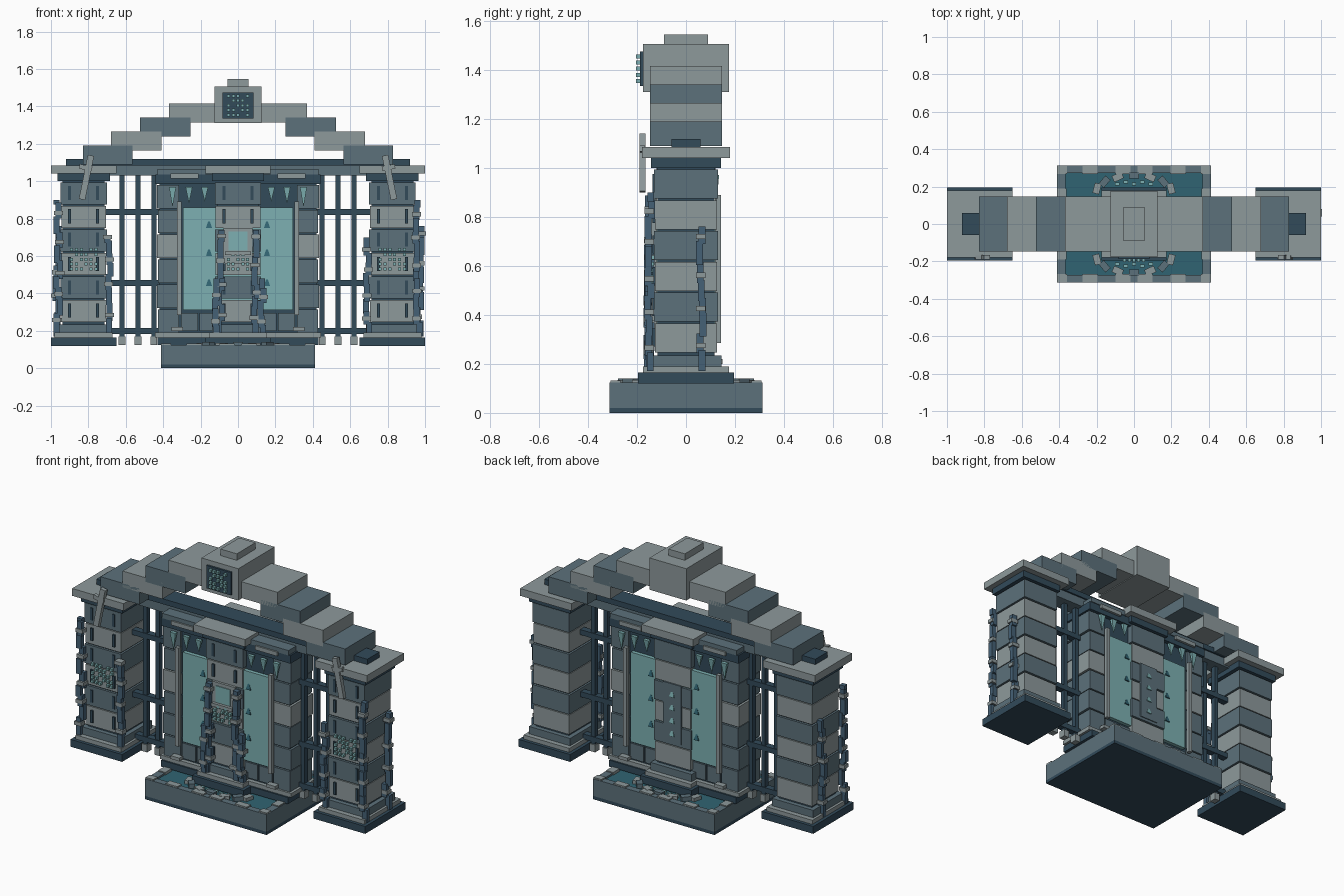
import bpy, bmesh, math, random
from mathutils import Matrix, Vector

if "Cube" in bpy.data.objects:
    bpy.data.objects.remove(bpy.data.objects["Cube"])

random.seed(4)

def mat(name, r, g, b):
    m = bpy.data.materials.new(name)
    m.diffuse_color = (r, g, b, 1)
    m.use_nodes = True
    m.node_tree.nodes["Principled BSDF"].inputs["Base Color"].default_value = m.diffuse_color
    return m

LIGHT = mat("light_stone", .27, .32, .33)
MID = mat("mid_stone", .107, .165, .198)
DARK = mat("dark_stone", .032, .069, .102)
BLUE = mat("vine_blue", .06, .12, .18)
TEAL = mat("glow_teal", .205, .434, .445)
DEEP = mat("water_teal", .03, .127, .168)

def part(name, boxes, m, rot=0, tri=()):
    """boxes: (x0,x1,y0,y1,z0,z1); tri: (x,y,z,half_width,height) flat-backed pyramids"""
    bm = bmesh.new()
    for x0, x1, y0, y1, z0, z1 in boxes:
        c = Vector(((x0 + x1) / 2, (y0 + y1) / 2, (z0 + z1) / 2))
        M = Matrix.Translation(c) @ Matrix.Rotation(rot, 4, 'Y') @ Matrix.Diagonal((x1 - x0, y1 - y0, z1 - z0, 1))
        bmesh.ops.create_cube(bm, size=1, matrix=M)
    for x, y, z, w, h in tri:
        b = [bm.verts.new((x + i * w, y + j * .01, z)) for i, j in ((-1, -1), (1, -1), (1, 1), (-1, 1))]
        t = bm.verts.new((x, y, z + h))
        bm.faces.new(b)
        for i in range(4):
            bm.faces.new((b[i], b[(i + 1) % 4], t))
    bmesh.ops.recalc_face_normals(bm, faces=bm.faces)
    me = bpy.data.meshes.new(name)
    bm.to_mesh(me)
    bm.free()
    me.materials.append(m)
    ob = bpy.data.objects.new(name, me)
    bpy.context.collection.objects.link(ob)
    return ob

def cbox(cx, w, d, z0, z1):
    return (cx - w, cx + w, -d, d, z0, z1)

def vine(name, x, y, top):
    """wobbling chain of slim blocks with pale leaf blocks"""
    stems, leaves, z, k = [], [], .17, 0
    while z < top - .02:
        h = random.uniform(.06, .1)
        dx, dy = random.uniform(-.012, .012), random.uniform(-.008, .008)
        stems.append((x + dx - .016, x + dx + .016, y + dy - .014, y + dy + .014, z, min(z + h, top)))
        if k % 2 == 1:
            leaves.append((x + dx - .024, x + dx + .024, y - .022, y + .018, z + .02, z + .042))
        z += h - .012
        k += 1
    part(name + "_stem", stems, BLUE)
    part(name + "_leaves", leaves, LIGHT)

def studs(name, cx, y, z, cols, rows, step):
    bx = []
    for i in range(cols):
        for j in range(rows):
            if (i + j) % 4 != 3:
                x, zz = cx + (i - (cols - 1) / 2) * step, z + j * step
                bx.append((x - .008, x + .008, y - .018, y, zz - .008, zz + .008))
    part(name, bx, TEAL)

# three stacked pillars
def pillar(name, cx):
    part(name + "_plinth", [cbox(cx, .175, .195, .12, .165)], DARK)
    part(name + "_lower_step", [cbox(cx, .155, .175, .165, .19)], LIGHT)
    part(name + "_upper_step", [cbox(cx, .14, .145, .19, .235)], MID)
    part(name + "_core", [cbox(cx, .112, .117, .2, 1.02)], DARK)
    for i in range(6):
        z = .247 + i * .1255
        w = .12 + (i % 2) * .004
        part(f"{name}_block_{i}", [cbox(cx, w, w + .007, z, z + .118)], MID if i % 2 else LIGHT)
    part(name + "_neck", [cbox(cx, .14, .142, 1.0, 1.04)], DARK)
    part(name + "_cap", [cbox(cx, .175, .18, 1.04, 1.085)], LIGHT)
    part(name + "_slots", [(cx + s * .075 - .008, cx + s * .075 + .008, -.137, -.12, z, z + .075)
                           for s in (-1, 1) for z in (.27, .395, .52, .65, .775, .9)], DARK)

for s in (-1, 1):
    n = "left" if s < 0 else "right"
    cx = s * .825
    pillar(n + "_pillar", cx)
    vine(n + "_outer_vine", cx + s * .135, -.148, .9)
    vine(n + "_inner_vine", cx - s * .135, -.148, .7)
    vine(n + "_side_vine", cx + s * .145, .062, .76)
    studs(n + "_pillar_studs", cx, -.13, .53, 6, 5, .026)
    # leaning strap over the cap
    part(n + "_strap", [(s * .81 - .017, s * .81 + .017, -.19, -.165, .9, 1.14)], LIGHT, rot=-s * .2)
    part(n + "_strap_arm", [(s * .81 - .04, s * .81 + .03, -.19, -.168, 1.06, 1.085)], LIGHT, rot=-s * .2)
    # railing
    part(n + "_rail_bars", [(s * x - .013, s * x + .013, -.015, .015, .14, 1.04) for x in (.45, .535, .62)], DARK)
    part(n + "_rail_feet", [(s * x - .018, s * x + .018, -.022, .022, .125, .17) for x in (.45, .535, .62)], LIGHT)
    part(n + "_rails", [(min(s * .42, s * .73), max(s * .42, s * .73), -.02, .02, z - .016, z + .016)
                        for z in (.2, .455, .835)], DARK)
    # stepped arch
    for i, (a, b, z) in enumerate(((.565, .83, 1.09), (.41, .68, 1.165), (.255, .525, 1.24), (.115, .37, 1.315))):
        part(f"{n}_arch_stone_{i}", [(min(s * a, s * b), max(s * a, s * b), -.147, .147, z, z + .1)],
             LIGHT if i % 2 else MID)
    # wall end blocks
    for i in range(6):
        z = .19 + i * .133
        a, b = s * .315, s * (.428 + .006 * (i % 2))
        part(f"{n}_wall_block_{i}", [(min(a, b), max(a, b), -.108, .108, z, z + .125)], LIGHT if i == 3 else MID)
    part(n + "_wall_coping", [(min(s * .17, s * .43), max(s * .17, s * .43), -.125, .125, 1.035, 1.065)], MID)
    part(n + "_wall_coping_trim", [(min(s * .21, s * .36), max(s * .21, s * .36), -.135, .135, 1.015, 1.04)], LIGHT)

# keystone
part("keystone", [cbox(0, .125, .176, 1.31, 1.505)], LIGHT)
part("keystone_cap", [cbox(0, .055, .09, 1.505, 1.545)], LIGHT)
part("keystone_panel", [(-.083, .083, -.188, -.17, 1.335, 1.475)], DARK)
studs("keystone_studs", 0, -.186, 1.355, 5, 5, .025)

# lintel and beam
part("lintel", [cbox(0, .92, .06, 1.085, 1.118)], DARK)
part("beam", [cbox(0, .72, .05, 1.03, 1.085)], MID)

# central wall
part("wall_core", [cbox(0, .42, .095, .15, 1.02)], DARK)
part("wall_foot", [cbox(0, .445, .12, .165, .19)], LIGHT)
part("wall_foot_base", [cbox(0, .43, .13, .125, .165)], DARK)
part("wall_top", [cbox(0, .44, .12, .985, 1.035)], DARK)
part("lower_wall_stones", [(s * x - .045, s * x + .045, -.105, .105, .2, .295)
                           for s in (-1, 1) for x in (.16, .26)], MID)
part("glow_panel", [cbox(0, .293, .118, .31, .86)], TEAL)
pillar("centre_pillar", 0)
for s in (-1, 1):
    vine("centre_vine_low" + str(s), s * .125, -.152, .48)
    vine("centre_vine_tall" + str(s), s * .095, -.15, .74)
    y = s * .13
    part("panel_posts" + str(s), [(t * .315 - .012, t * .315 + .012, y - .012, y + .012, .285, .89)
                                  for t in (-1, 1)], LIGHT)
    part("post_feet" + str(s), [(t * .325 - .03, t * .325 + .03, y - .018, y + .018, .2, .22)
                                for t in (-1, 1)], LIGHT)
    part("pennants" + str(s), [], TEAL, tri=[(t * x, s * .125, .97, .019, -h)
                               for t in (-1, 1) for x, h in ((.35, .11), (.262, .09), (.178, .08))])
    part("panel_marks" + str(s), [], DEEP, tri=[(t * .155, s * .115, z, .016, .05)
                                  for t in (-1, 1) for z in (.44, .6, .75)])

# centre pillar front window and rear tablet
part("window_frame", [(-.078, .078, -.142, -.12, .56, .75)], LIGHT)
part("window_glow", [(-.05, .05, -.147, -.13, .63, .73)], TEAL)
part("window_sill", [(-.07, .07, -.16, -.13, .605, .625)], LIGHT)
studs("window_studs", 0, -.142, .53, 5, 4, .026)
part("rear_tablet", [(-.062, .062, .12, .136, .39, .75)], MID)
part("rear_tablet_marks", [], TEAL, tri=[(0, .132, z, .017, .05) for z in (.43, .51, .59, .67)])

# basin, water and rims
part("basin_foot", [cbox(0, .412, .312, 0, .02)], DARK)
part("basin", [cbox(0, .412, .312, .02, .1),
               (-.412, .412, -.312, -.272, .1, .125), (-.412, .412, .272, .312, .1, .125),
               (-.412, -.365, -.272, .272, .1, .125), (.365, .412, -.272, .272, .1, .125)], MID)
part("water", [cbox(0, .37, .275, .095, .114)], DEEP)
rim = []
for s in (-1, 1):
    for t in (-1, 1):
        for x, w in ((.385, .026), (.235, .04), (.06, .04)):
            rim.append((t * x - w, t * x + w, s * .288 - .021, s * .288 + .021, .11, .133))
        rim.append((t * .385 - .024, t * .385 + .024, s * .16 - .03, s * .16 + .03, .11, .131))
part("rim_stones", rim, LIGHT)
for k, s in enumerate((-1, 1)):
    for i in range(7):
        a = math.radians(15 + i * 25)
        ob = part(f"ring_stone_{k}_{i}", [(-.028, .028, -.018, .018, .1, .135 + .006 * (i % 2))], MID if i % 2 else LIGHT)
        ob.location = (.205 * math.cos(a), s * (.165 + .095 * math.sin(a)), 0)
        ob.rotation_euler.z = s * a + math.pi / 2
    part(f"ripples_{k}", [(x - .012, x + .012, s * y - .008, s * y + .008, .11, .128)
                          for x, y in ((-.09, .215), (-.045, .225), (0, .215), (.045, .225), (.09, .215))], TEAL)
